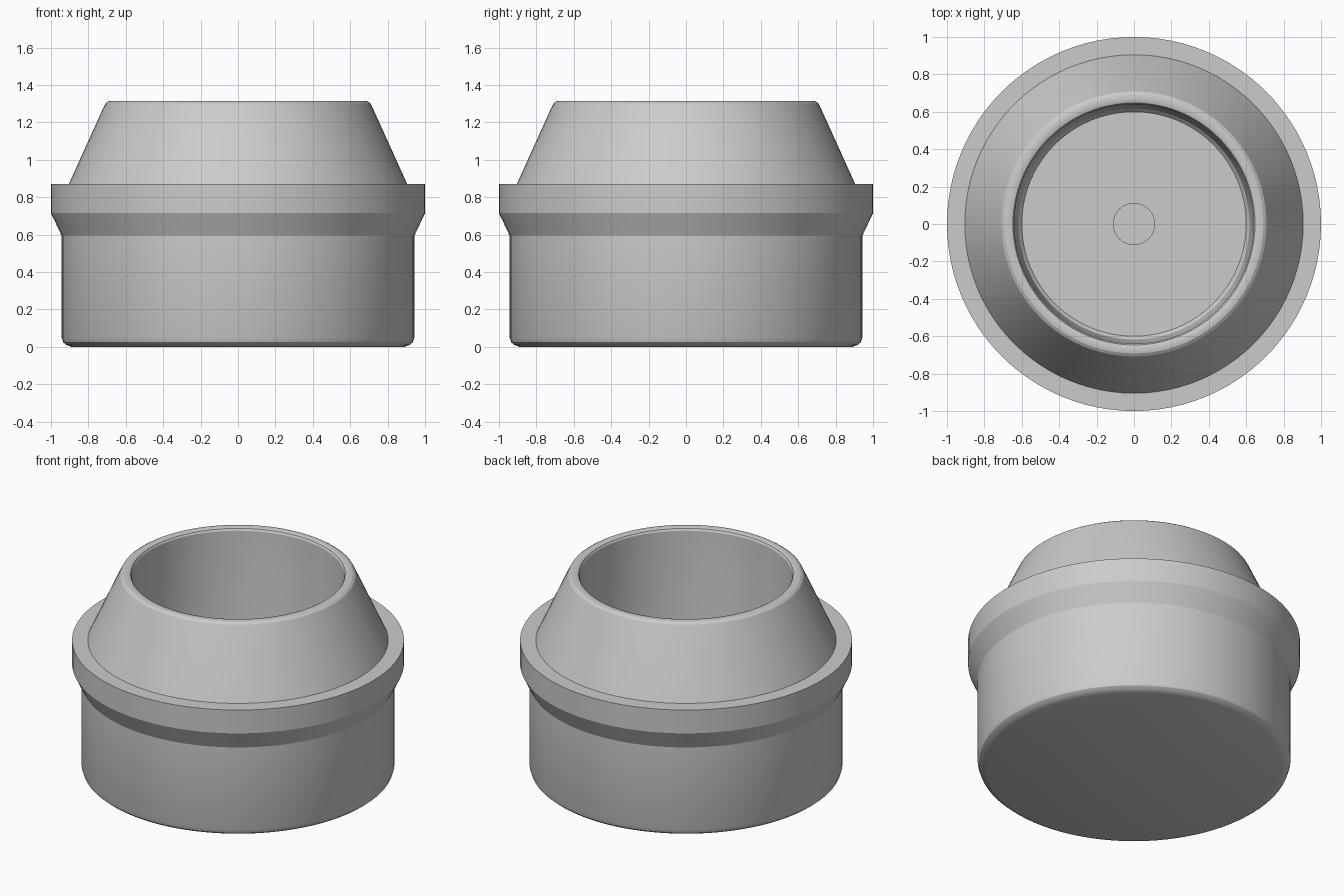
import bpy
import bmesh
import math

if "Cube" in bpy.data.objects:
    bpy.data.objects.remove(bpy.data.objects["Cube"])

SEGMENTS = 96


def lathe(name, profile):
    """Spin an (radius, height) profile around z; both ends close on the axis."""
    bm = bmesh.new()
    rings = []
    for r, z in profile:
        if r == 0:
            rings.append([bm.verts.new((0, 0, z))] * SEGMENTS)
        else:
            rings.append([bm.verts.new((r * math.cos(2 * math.pi * i / SEGMENTS),
                                        r * math.sin(2 * math.pi * i / SEGMENTS), z))
                          for i in range(SEGMENTS)])
    for low, high in zip(rings, rings[1:]):
        for i in range(SEGMENTS):
            j = (i + 1) % SEGMENTS
            corners = list(dict.fromkeys([low[i], low[j], high[j], high[i]]))
            bm.faces.new(corners)
    bmesh.ops.recalc_face_normals(bm, faces=bm.faces)
    mesh = bpy.data.meshes.new(name)
    bm.to_mesh(mesh)
    bm.free()
    obj = bpy.data.objects.new(name, mesh)
    bpy.context.collection.objects.link(obj)
    bpy.context.view_layer.objects.active = obj
    obj.select_set(True)
    bpy.ops.object.shade_smooth_by_angle(angle=math.radians(25))
    return obj


# Rounded base and straight body
base = [(0, 0), (0.89, 0), (0.918, 0.01), (0.935, 0.025), (0.943, 0.05), (0.943, 0.595)]
# Flared collar with a flat shoulder
collar = [(1.0, 0.715), (1.0, 0.87), (0.905, 0.87)]
# Conical neck with a rounded rim
neck = [(0.717, 1.285), (0.708, 1.302), (0.692, 1.313), (0.68, 1.315),
        (0.66, 1.315), (0.647, 1.31), (0.64, 1.298)]
# Slightly tapered inner well, filleted floor and small centre recess
well = [(0.622, 0.15), (0.617, 0.12), (0.60, 0.10), (0.11, 0.10), (0.11, 0.08), (0, 0.08)]

lathe("collared_cup", base + collar + neck + well)
